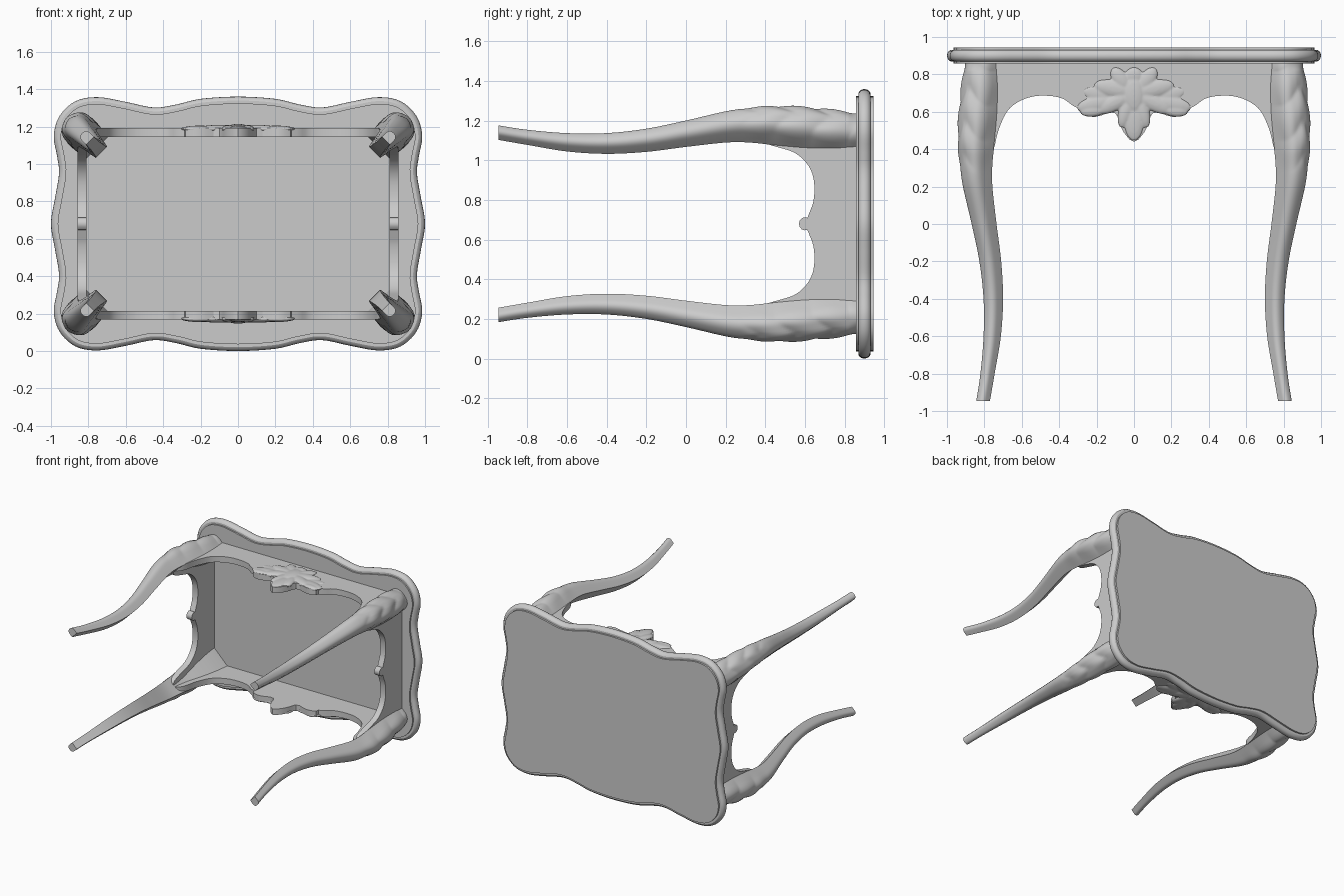
import bpy, bmesh, math
from mathutils import Vector, Matrix

if "Cube" in bpy.data.objects:
    bpy.data.objects.remove(bpy.data.objects["Cube"])

MID = 0.68  # z of the table's centre line; local coords are (x, y, d = z - MID)


def catmull(pts, n, closed=False):
    out, m = [], len(pts)
    pts = [Vector(p) for p in pts]
    get = (lambda i: pts[i % m]) if closed else (lambda i: pts[max(0, min(m - 1, i))])
    for i in range(m if closed else m - 1):
        a, b, c, d = get(i - 1), get(i), get(i + 1), get(i + 2)
        for k in range(n):
            t = k / n
            out.append(0.5 * (2 * b + (c - a) * t + (2 * a - 5 * b + 4 * c - d) * t * t
                              + (3 * b - a - 3 * c + d) * t ** 3))
    if not closed:
        out.append(pts[-1])
    return out


def finish(bm, name, mirror=(False, False, False), angle=35):
    bmesh.ops.recalc_face_normals(bm, faces=bm.faces)
    me = bpy.data.meshes.new(name)
    bm.to_mesh(me)
    bm.free()
    ob = bpy.data.objects.new(name, me)
    bpy.context.collection.objects.link(ob)
    ob.location.z = MID
    if any(mirror):
        mod = ob.modifiers.new("mirror", 'MIRROR')
        mod.use_axis = mirror
        mod.use_mirror_merge = False
    bpy.ops.object.select_all(action='DESELECT')
    ob.select_set(True)
    bpy.context.view_layer.objects.active = ob
    bpy.ops.object.shade_smooth_by_angle(angle=math.radians(angle))
    return ob


def loft(bm, rings):
    rows = [[bm.verts.new(p) for p in r] for r in rings]
    n = len(rows[0])
    for a, b in zip(rows, rows[1:]):
        for i in range(n):
            j = (i + 1) % n
            bm.faces.new((a[i], a[j], b[j], b[i]))
    bm.faces.new(rows[0])
    bm.faces.new(rows[-1])


# Tabletop: wavy outline swept with a beaded edge
quad = [(0, .68), (.2, .668), (.33, .638), (.45, .622), (.6, .652), (.75, .677), (.87, .655),
        (.955, .575), (.985, .47), (.967, .36), (.957, .27), (.978, .14), (1, 0)]
full = quad + [(x, -d) for x, d in quad[-2::-1]]
full += [(-x, d) for x, d in full[-2:0:-1]]
outline = catmull(full, 5, True)
N = len(outline)
normals = []
for i in range(N):
    t = (outline[(i + 1) % N] - outline[i - 1]).normalized()
    normals.append(Vector((-t.y, t.x)))
edge = [(.036, .857), (.036, .869)]
edge += [(.028 - .028 * math.cos(a), .9 + .032 * math.sin(a))
         for a in [math.radians(-75 + 25 * k) for k in range(7)]]
edge += [(.036, .931), (.036, .945)]
bm = bmesh.new()
rings = []
for off, y in edge:
    ring = []
    for p, nrm in zip(outline, normals):
        q = p - nrm * off if nrm.dot(p) > 0 else p + nrm * off
        ring.append((q.x, y, q.y))
    rings.append(ring)
loft(bm, rings)
finish(bm, "tabletop", angle=30)

# Cabriole legs: D-shaped section, flat inside, slanting carved ridges on the knee
section = [(-.7, v) for v in (-.7, -.25, .25, .7)] + [(-.35, .71)]
for k in range(25):
    a = math.radians(90 - 7.5 * k)
    c, s = max(0, math.cos(a)), math.sin(a)
    section.append((.7 * c ** .8, math.copysign(.71 * abs(s) ** .8, s)))
section.append((-.35, -.71))
# y, outer x, inner x
path = [(-.945, .842, .77), (-.8, .82, .745), (-.6, .803, .712), (-.4, .803, .70), (-.2, .825, .71),
        (0, .866, .735), (.2, .912, .757), (.32, .928, .757), (.45, .938, .742), (.6, .932, .715),
        (.72, .92, .70), (.81, .908, .695), (.86, .90, .695)]
bm = bmesh.new()
rings = []
for y, outer, inner in catmull(path, 12):
    carve = max(0, min(1, (y - .27) / .12)) * max(0, min(1, (.86 - y) / .04))
    ring = []
    for u, v in section:
        if u >= 0:
            ridge = abs(math.sin(17 * y + 2.6 * abs(v))) - .6
            groove = .03 * math.cos(9 * v)
            k = 1 + carve * (.13 * ridge + groove)
            u, v = u * k, v * (1 + (k - 1) * .6)
        sc = (outer - inner) / 1.72
        x = inner + sc * ((u - v) * .7071 + .99)
        d = inner - .347 + sc * ((u + v) * .7071 + .99)
        ring.append((x, y, d))
    rings.append(ring)
loft(bm, rings)
finish(bm, "leg", (True, False, True), 45)


def apron(name, half, lo, hi, along_x):
    """Extrude a symmetric shaped board; half = lower edge from centre outward."""
    prof = half + [(half[-1][0], .86)]
    prof = prof + [(-a, y) for a, y in prof[::-1] if a > 0]
    for side, (p, q) in (("plus", (lo, hi)), ("minus", (-hi, -lo))):
        bm = bmesh.new()
        loft(bm, [[(a, y, w) if along_x else (w, y, a) for a, y in prof] for w in (p, q)])
        finish(bm, name + "_" + side, angle=30)


# Front and back aprons with arches and a central drop
long_half = [(0, .44), (.025, .452), (.055, .49), (.078, .535), (.088, .575), (.10, .592), (.13, .598),
             (.17, .582), (.21, .572), (.25, .576), (.28, .592), (.285, .612)]
arch = [(.285, .612), (.33, .635), (.38, .67), (.45, .685), (.54, .682), (.62, .652), (.68, .60),
        (.725, .50), (.75, .40), (.78, .35), (.82, .34)]
long_half += [tuple(p) for p in catmull(arch, 3)[1:]]
apron("long_apron", long_half, .465, .512, True)

# Side aprons with a small round drop
side_half = [(0, .57), (.015, .573), (.028, .584), (.033, .598), (.03, .612)]
arch = [(.03, .612), (.06, .624), (.11, .642), (.18, .648), (.25, .638), (.31, .605), (.36, .545),
        (.39, .45), (.415, .37), (.44, .34), (.48, .34)]
side_half += [tuple(p) for p in catmull(arch, 3)[1:]]
apron("side_apron", side_half, .81, .857, False)

# Carved foliage: low petals fused into one relief on the front and back aprons
# x, y, turn in degrees, half length, half width, relief
petals = [(.07, .77, 55, .08, .045, .02), (.10, .72, 12, .12, .05, .021), (.10, .65, -25, .12, .045, .021),
          (.20, .64, -10, .11, .045, .017), (.22, .605, -5, .07, .032, .017), (.19, .69, 15, .09, .04, .012),
          (.045, .60, -75, .09, .038, .02), (.25, .62, 10, .055, .035, .013)]
petals += [(-x, y, -t, a, b, c) for x, y, t, a, b, c in petals]
petals += [(0, .55, 90, .108, .055, .018), (0, .69, 90, .11, .065, .026), (0, .79, 90, .05, .05, .018)]
bm = bmesh.new()
for x, y, t, a, b, c in petals:
    mat = (Matrix.Translation((x, y, .508)) @ Matrix.Rotation(math.radians(t), 4, 'Z')
           @ Matrix.Diagonal((a, b, c, 1)))
    bmesh.ops.create_uvsphere(bm, u_segments=20, v_segments=10, radius=1, matrix=mat)
carving = finish(bm, "apron_carving", angle=60)
carving.modifiers.clear()
fuse = carving.modifiers.new("fuse", 'REMESH')
fuse.mode, fuse.voxel_size, fuse.use_smooth_shade = 'VOXEL', .006, True
soften = carving.modifiers.new("soften", 'SMOOTH')
soften.factor, soften.iterations = .5, 3
flip = carving.modifiers.new("mirror", 'MIRROR')
flip.use_axis = (False, False, True)
